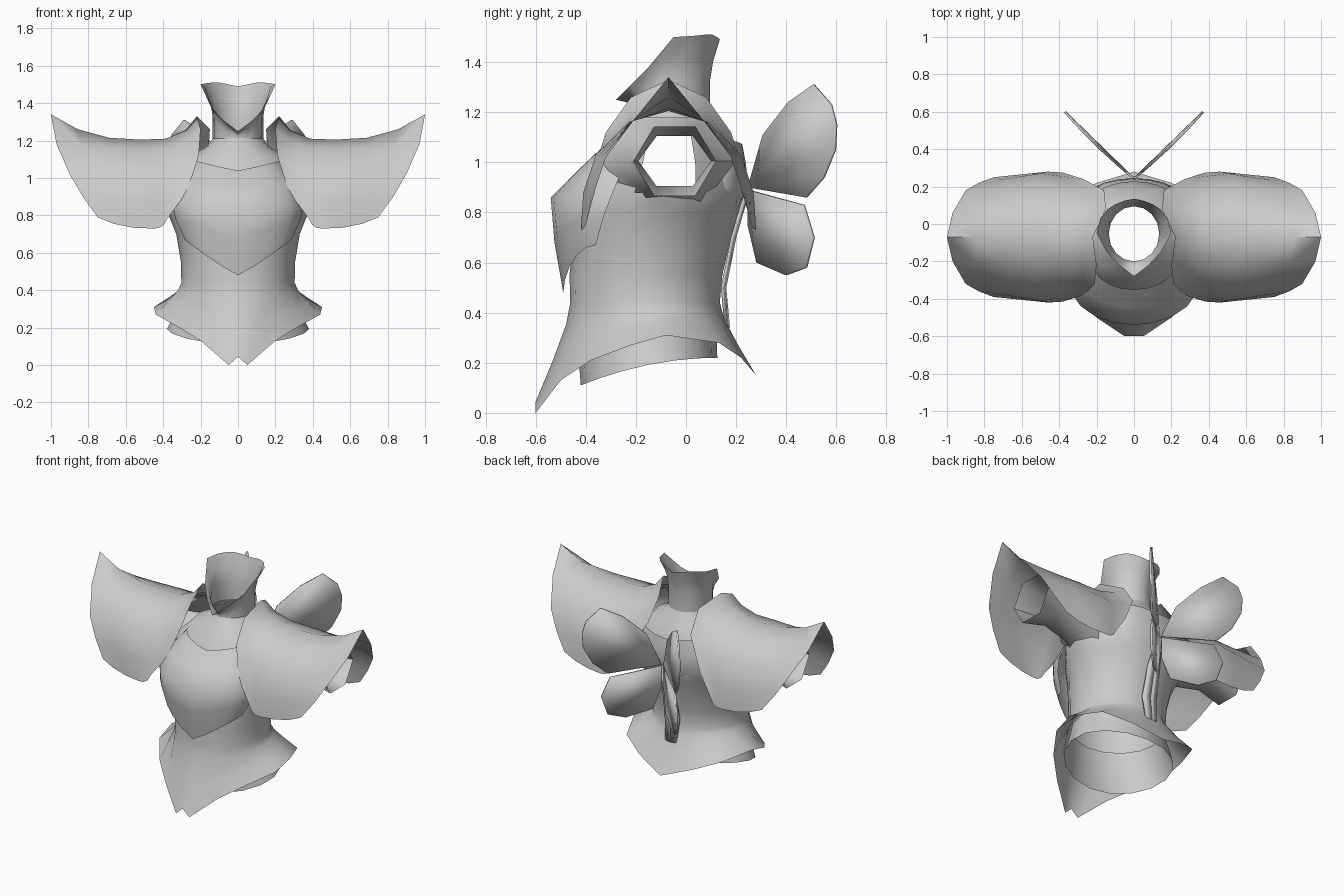
import bpy, bmesh, math
from mathutils import Vector

cube = bpy.data.objects.get("Cube")
if cube:
    bpy.data.objects.remove(cube, do_unlink=True)

grey = bpy.data.materials.new("plain_grey")
grey.use_nodes = True
GREY = (0.6, 0.6, 0.6, 1)
grey.diffuse_color = GREY
for n in grey.node_tree.nodes:
    if n.type == 'BSDF_PRINCIPLED':
        n.inputs["Base Color"].default_value = GREY
        n.inputs["Roughness"].default_value = 0.8


def finish(name, bm, ref, thickness=0):
    """Orient faces away from ref, then mirror the half across x."""
    bmesh.ops.remove_doubles(bm, verts=bm.verts, dist=0.0005)
    bmesh.ops.recalc_face_normals(bm, faces=bm.faces)
    out = sum(f.normal.dot(f.calc_center_median() - Vector(ref)) * f.calc_area()
              for f in bm.faces)
    if out < 0:
        bmesh.ops.reverse_faces(bm, faces=bm.faces)
    me = bpy.data.meshes.new(name)
    bm.to_mesh(me)
    bm.free()
    me.materials.append(grey)
    ob = bpy.data.objects.new(name, me)
    bpy.context.collection.objects.link(ob)
    bpy.ops.object.select_all(action='DESELECT')
    ob.select_set(True)
    bpy.context.view_layer.objects.active = ob
    bpy.ops.object.shade_smooth_by_angle(angle=math.radians(65))
    if thickness:
        s = ob.modifiers.new("thickness", 'SOLIDIFY')
        s.thickness = thickness
        s.offset = 0
    m = ob.modifiers.new("mirror", 'MIRROR')
    m.use_clip = True
    m.merge_threshold = 0.001


def grid(name, rows, ref, skip=None, thickness=0):
    """Surface through rows of points, leaving out faces where skip is true."""
    bm = bmesh.new()
    vs = [[bm.verts.new(p) for p in row] for row in rows]
    for a, b in zip(vs, vs[1:]):
        for i in range(len(a) - 1):
            quad = (a[i], a[i + 1], b[i + 1], b[i])
            c = sum((v.co for v in quad), Vector()) / 4
            if not (skip and skip(c)):
                bm.faces.new(quad)
    finish(name, bm, ref, thickness)


def half_ring(z, hx, front, back, n=8):
    """Half an oval from front to back on the +x side."""
    c, d = (front + back) / 2, (back - front) / 2
    pts = []
    for i in range(n + 1):
        a = math.pi * i / n
        x = 0 if i in (0, n) else hx * math.sin(a)
        pts.append(Vector((x, c - d * math.cos(a), z)))
    return pts


def blend(a, b, t, tz):
    """Ring between two rings, with its own share for height."""
    return [Vector((p.x + (q.x - p.x) * t, p.y + (q.y - p.y) * t,
                    p.z + (q.z - p.z) * tz)) for p, q in zip(a, b)]


# Torso flowing into the outer skirt, open at neck, hem and arm holes
hem = [Vector(p) for p in (
    (0, -0.6, 0.045), (0.05, -0.6, 0), (0.2, -0.5, 0.13), (0.33, -0.38, 0.21),
    (0.44, -0.22, 0.27), (0.45, -0.08, 0.31), (0.36, 0.13, 0.28),
    (0.2, 0.22, 0.22), (0, 0.28, 0.15))]
waist = half_ring(0.44, 0.303, -0.462, 0.135)
neck = half_ring(1.21, 0.135, -0.20, 0.095)
skirt = [hem, blend(waist, hem, 0.5, 0.58), blend(waist, hem, 0.12, 0.22), waist]
body = [half_ring(*r) for r in (
    (0.55, 0.305, -0.465, 0.145), (0.70, 0.33, -0.45, 0.18),
    (0.80, 0.37, -0.44, 0.215), (0.88, 0.41, -0.40, 0.235),
    (1.00, 0.38, -0.34, 0.205), (1.12, 0.25, -0.28, 0.15),
    (1.17, 0.165, -0.225, 0.115))]
grid("torso_and_skirt", skirt + body + [neck], (0, -0.1, 0.7),
     lambda c: 0.88 < c.z < 1.12 and abs(c.y + 0.07) < 0.09 and c.x > 0.2)

# Flared collar, low and pointed at the front, tall behind
rim = [Vector(p) for p in (
    (0, -0.28, 1.25), (0.08, -0.22, 1.31), (0.145, -0.15, 1.38),
    (0.2, -0.05, 1.5), (0.18, 0.03, 1.505), (0.14, 0.08, 1.51),
    (0.1, 0.105, 1.51), (0.05, 0.125, 1.5), (0, 0.135, 1.49))]
grid("collar", [neck, blend(neck, rim, 0.0, 0.4), blend(neck, rim, 0.35, 0.7), rim],
     (0, -0.05, 1.3))


# Body plates: each row is edge x, y, z then centre y, z
def plate(name, rows, ref):
    curved = []
    for xe, ye, ze, yc, zc in rows:
        row = []
        for i in range(6):
            a = i / 5 * math.pi / 2
            s = math.sin(a)
            row.append((xe * s, yc + (ye - yc) * (1 - math.cos(a)),
                        zc + (ze - zc) * s ** 1.15))
        curved.append(row)
    grid(name, curved, ref)


plate("breastplate", ((0.285, -0.36, 0.67, -0.49, 0.48),
                      (0.335, -0.33, 0.78, -0.525, 0.68),
                      (0.35, -0.30, 0.86, -0.54, 0.86),
                      (0.31, -0.25, 0.98, -0.45, 0.95),
                      (0.22, -0.21, 1.09, -0.35, 1.04)), (0, 0, 0.8))
plate("back_plate", ((0.25, 0.08, 0.80, 0.205, 0.80),
                     (0.27, 0.12, 0.90, 0.245, 0.89),
                     (0.25, 0.13, 1.0, 0.24, 0.99),
                     (0.20, 0.14, 1.09, 0.225, 1.07)), (0, -0.1, 0.9))

# Inner skirt, lower at the front
low = half_ring(0, 0.38, -0.42, 0.125)
for p in low:
    t = (p.y + 0.42) / 0.545
    p.z = 0.11 + 0.11 * (1 - (1 - t) ** 2)
top = half_ring(0.41, 0.29, -0.44, 0.12)
grid("inner_skirt", [top, blend(top, low, 0.4, 0.5), low], (0, -0.15, 0.3))

# Six sided sleeves, broad at the shoulder and flared at the cuff
sleeve = []
for x, y, ry, rz in ((0.3, -0.07, 0.27, 0.2), (0.42, -0.05, 0.18, 0.155),
                     (0.62, -0.045, 0.145, 0.115), (0.79, -0.045, 0.165, 0.16)):
    sleeve.append([(x, y + ry * math.cos(math.pi / 3 * i),
                    1.005 + rz * math.sin(math.pi / 3 * i)) for i in range(7)])
grid("sleeves", sleeve, (0.5, -0.045, 1.0))


# Arched shoulder guards: inner, middle and outer points (x, spread, height)
def guard_row(inner, mid, outer, side):
    pts = []
    for end, s, power in ((inner, 1, 4), (inner, 0.8, 4), (inner, 0.45, 4), (mid, 0, 1),
                          (outer, 0.35, 2.5), (outer, 0.7, 2.5), (outer, 1, 2.5)):
        pts.append((mid[0] + (end[0] - mid[0]) * s,
                    -0.07 + side * (mid[1] + (end[1] - mid[1]) * s),
                    mid[2] + (end[2] - mid[2]) * s ** power))
    return pts


arch = [((0.22, 0, 1.33), (0.52, 0, 1.205), (1.0, 0, 1.34)),
        ((0.20, 0.15, 1.26), (0.52, 0.16, 1.16), (0.97, 0.13, 1.18)),
        ((0.21, 0.25, 1.12), (0.53, 0.29, 1.03), (0.90, 0.25, 1.02)),
        ((0.27, 0.31, 0.93), (0.50, 0.34, 0.88), (0.83, 0.29, 0.90)),
        ((0.38, 0.345, 0.78), (0.46, 0.35, 0.73), (0.75, 0.32, 0.79))]
rows = [guard_row(*r, -1) for r in reversed(arch)]
for k, (i, m, o) in enumerate(arch[1:]):
    if k < 2:
        i = (i[0] - 0.05, i[1], i[2])
    rows.append(guard_row(i, m, o, 1))
grid("shoulder_guards", rows, (0.6, -0.07, 0.9))


# Back wings: outlines in y and z, swept outwards
def wing(name, outline):
    bm = bmesh.new()
    vs = []
    for y, z in outline:
        t = (y - 0.25) / 0.35
        vs.append(bm.verts.new((0.01 + 0.36 * t + 0.015 * math.sin(math.pi * t), y, z)))
    for a, b in zip(vs[1:], vs[2:]):
        bm.faces.new((vs[0], a, b))
    finish(name, bm, (1, 0, 0.9), 0.012)


wing("upper_wings", ((0.25, 0.9), (0.31, 1.11), (0.41, 1.24), (0.51, 1.31), (0.58, 1.23),
                     (0.6, 1.15), (0.595, 1.05), (0.55, 0.94), (0.48, 0.86)))
wing("lower_wings", ((0.25, 0.89), (0.47, 0.83), (0.51, 0.7), (0.48, 0.58),
                     (0.4, 0.55), (0.285, 0.6), (0.25, 0.75)))

# Ribbon tails hanging close down the back
tails = [[(0, y, z), (w, y - 0.01, z)] for w, y, z in (
    (0.02, 0.25, 0.89), (0.045, 0.195, 0.7), (0.055, 0.155, 0.5), (0.04, 0.17, 0.34))]
grid("ribbon_tails", tails, (0, -0.1, 0.6), thickness=0.012)
